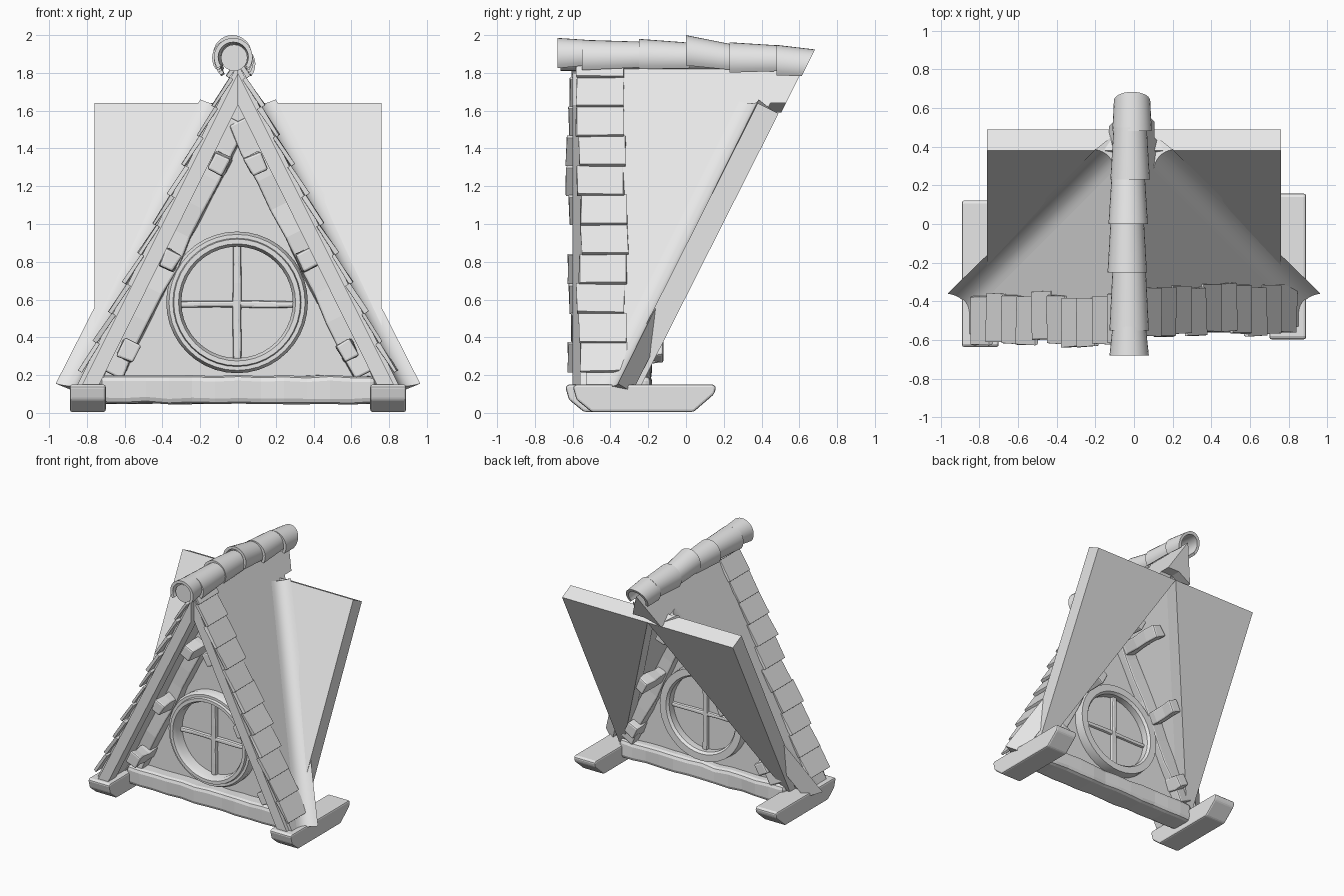
import bpy, bmesh, math, random
from mathutils import Vector

random.seed(4)
cube = bpy.data.objects.get("Cube")
if cube:
    bpy.data.objects.remove(cube)

grey = bpy.data.materials.new("plain_grey")
grey.use_nodes = True
grey.diffuse_color = (0.8, 0.8, 0.8, 1)
grey.node_tree.nodes["Principled BSDF"].inputs["Base Color"].default_value = (0.8, 0.8, 0.8, 1)

# Main roof slope: a point on its front plane, and the normal facing the back
SLOPE = 1.98
FRONT = Vector((0, 0.38, 1.64))
NORMAL = Vector((0, SLOPE, -1)).normalized()
THICK = 0.123
GABLE = -0.27  # depth of the gable wall


def loft(name, rings, wrap=False, cut=None, smooth=False, bevel=0):
    """Join equal rings into a closed body; cut trims it at a depth behind the main slope."""
    bm = bmesh.new()
    rows = [[bm.verts.new(p) for p in ring] for ring in rings]
    n = len(rows[0])
    pairs = list(zip(rows, rows[1:])) + ([(rows[-1], rows[0])] if wrap else [])
    for a, b in pairs:
        for i in range(n):
            j = (i + 1) % n
            bm.faces.new((a[i], a[j], b[j], b[i]))
    if not wrap:
        bm.faces.new(rows[0])
        bm.faces.new(rows[-1])
    if cut is not None:
        geom = bm.verts[:] + bm.edges[:] + bm.faces[:]
        res = bmesh.ops.bisect_plane(bm, geom=geom, plane_co=FRONT + NORMAL * cut,
                                     plane_no=NORMAL, clear_outer=True)
        edges = [e for e in res["geom_cut"] if isinstance(e, bmesh.types.BMEdge)]
        if edges:
            bmesh.ops.edgenet_fill(bm, edges=edges)
    bmesh.ops.recalc_face_normals(bm, faces=bm.faces[:])
    mesh = bpy.data.meshes.new(name)
    bm.to_mesh(mesh)
    bm.free()
    mesh.materials.append(grey)
    obj = bpy.data.objects.new(name, mesh)
    bpy.context.collection.objects.link(obj)
    if bevel:
        mod = obj.modifiers.new("worn_edges", "BEVEL")
        mod.width = bevel
        mod.segments = 2
    if smooth:
        bpy.ops.object.select_all(action="DESELECT")
        obj.select_set(True)
        bpy.context.view_layer.objects.active = obj
        bpy.ops.object.shade_smooth_by_angle(angle=math.radians(35))


def beam(name, a, b, side, width, depth, steps=6, wobble=0.006, bevel=0.012):
    """Rough-hewn bar from a to b; width runs along side."""
    a, b, side = Vector(a), Vector(b), Vector(side).normalized()
    other = (b - a).cross(side).normalized()
    rings = []
    for k in range(steps + 1):
        p = a.lerp(b, k / steps)
        rings.append([p + side * (u * width / 2 + random.uniform(-wobble, wobble))
                      + other * (v * depth / 2 + random.uniform(-wobble, wobble))
                      for u, v in ((-1, -1), (1, -1), (1, 1), (-1, 1))])
    loft(name, rings, bevel=bevel)


def prism(name, outline, y0, y1, **options):
    """Extrude an x-z outline along the depth."""
    loft(name, [[(x, y, z) for x, z in outline] for y in (y0, y1)], **options)


for s, tag in ((1, "left"), (-1, "right")):
    down = Vector((s, 0, -2)).normalized()
    out = Vector((2 * s, 0, 1)).normalized()
    shift = 0.04 if s > 0 else 0  # the left side sits a little further back

    # Dormer roof, trimmed where it meets the main roof
    prism(tag + "_dormer_roof", [(0, 1.85), (s * 0.86, 0.13), (s * 0.76, 0.13), (0, 1.65)],
          -0.57 + shift, 0.9, cut=0.06)
    prism(tag + "_barge_board", [(0, 1.8), (s * 0.83, 0.14), (s * 0.74, 0.14), (0, 1.63)],
          -0.6 + shift, -0.5)

    # Main roof panel beside the opening
    tri = [(0, 1.64), (s * 0.76, 1.64), (s * 0.76, 0.12)]
    front = [Vector((x, FRONT.y + (z - FRONT.z) / SLOPE, z)) for x, z in tri]
    loft(tag + "_main_roof_panel", [front, [p + NORMAL * THICK for p in front]])

    # Curved valley between the two roofs
    rings = []
    for outer, valley, inner in (
            ((0.965, -0.36, 0.155), (0.865, -0.375, 0.13), (0.85, -0.47, 0.15)),
            ((0.2, 0.385, 1.66), (0.115, 0.37, 1.62), (0.1, 0.28, 1.65))):
        o, v, r = Vector(outer), Vector(valley), Vector(inner)
        curve = [o * (1 - t) ** 2 + v * 2 * t * (1 - t) + r * t * t for t in [i / 8 for i in range(9)]]
        ring = curve + [v + Vector((-0.01, 0.09, -0.02))]
        rings.append([(s * p.x, p.y, p.z) for p in ring])
    loft(tag + "_valley", rings, smooth=True)

    # Foot beam with chamfered ends
    nose, back = (-0.6, 0.16) if s > 0 else (-0.64, 0.125)
    side_profile = [(nose, 0.14), (nose + 0.02, 0.07), (nose + 0.1, 0.005), (back - 0.12, 0.005),
                    (back - 0.01, 0.1), (back, 0.14), (back - 0.02, 0.15), (nose + 0.02, 0.15)]
    loft(tag + "_foot_beam", [[(s * x, y, z) for y, z in side_profile] for x in (0.7, 0.89)], bevel=0.012)

    # Rafter in the gable
    top = Vector((0, GABLE, 1.545))
    beam(tag + "_rafter", top, top + down * 1.5, out, 0.12, 0.17, steps=9, wobble=0.01)

    # Purlins under the roof, longer towards the ridge
    for x, z, end in ((0.095, 1.32, 0.18), (0.36, 0.81, 0.06), (0.58, 0.33, -0.12)):
        beam(tag + "_purlin", (s * x, -0.51, z), (s * x, end, z), out, 0.09, 0.1, wobble=0.008)

    # Column of shingles along the front edge
    for i in range(11):
        z = 1.85 - i * 0.156
        y = -0.49 + shift + random.uniform(-0.02, 0.02)
        mid = Vector((s * (1.85 - z) / 2, y, z)) + out * 0.007
        lean = (down + out * 0.12).normalized() * 0.09
        beam(tag + "_shingle", mid - lean, mid + lean, (0, 1, 0), 0.25, 0.022,
             steps=1, wobble=0.005, bevel=0.003)

# Closed peak of the dormer roof above the main roof's top edge
prism("roof_peak", [(0, 1.85), (0.105, 1.64), (0, 1.64), (-0.13, 1.59)], 0.3, 0.9, cut=THICK + 0.01)

# Gable wall and sill
prism("gable_wall", [(0, 1.64), (0.75, 0.13), (-0.75, 0.13)], GABLE - 0.01, GABLE + 0.015)
beam("sill_beam", (-0.73, GABLE - 0.015, 0.122), (0.73, GABLE - 0.015, 0.122), (0, 0, 1), 0.145, 0.2,
     steps=12, wobble=0.007, bevel=0.03)

# Round window frame, radius and depth from the wall
profile = [(0.365, 0.09), (0.375, -0.06), (0.36, -0.09), (0.34, -0.09), (0.335, -0.11),
           (0.31, -0.11), (0.295, -0.08), (0.295, 0.07), (0.31, 0.09)]
rings = []
for k in range(40):
    t = math.tau * k / 40
    rings.append([(r * math.cos(t) - 0.005, GABLE + y, 0.585 + r * math.sin(t)) for r, y in profile])
loft("window_frame", rings, wrap=True, smooth=True)

# Window cross bars
beam("upright_bar", (-0.005, GABLE, 0.28), (-0.005, GABLE, 0.89), (1, 0, 0), 0.045, 0.08, wobble=0.003)
beam("level_bar", (-0.31, GABLE, 0.575), (0.3, GABLE, 0.575), (0, 0, 1), 0.035, 0.07, wobble=0.003)


def arch(y, top, r, x, thick):
    """Ring of an arched tile: outer curve, then inner curve back."""
    angles = [math.radians(-35 + 250 * i / 20) for i in range(21)]
    outer = [(x + r * math.cos(a), y, top - r + r * math.sin(a)) for a in angles]
    q = r - thick
    return outer + [(x + q * math.cos(a), y, top - r + q * math.sin(a)) for a in reversed(angles)]


# Overlapping ridge tiles: front depth, back depth, front top, back top, offset
for y0, y1, t0, t1, x in ((-0.68, -0.53, 1.985, 1.975, -0.025), (-0.55, -0.23, 1.975, 1.965, -0.025),
                          (-0.25, 0.02, 1.98, 1.96, -0.035), (0.0, 0.25, 2.0, 1.95, -0.03),
                          (0.23, 0.5, 1.962, 1.945, -0.02), (0.48, 0.8, 1.948, 1.91, -0.01)):
    loft("ridge_tile", [arch(y0, t0, 0.102, x, 0.022), arch(y1, t1, 0.086, x, 0.022)],
         cut=THICK + 0.02, smooth=True)

# Ridge pole inside the tiles
pole = [(-0.02 + 0.07 * math.cos(math.tau * i / 20), 1.88 + 0.07 * math.sin(math.tau * i / 20)) for i in range(20)]
prism("ridge_pole", pole, -0.665, 0.2, smooth=True)
